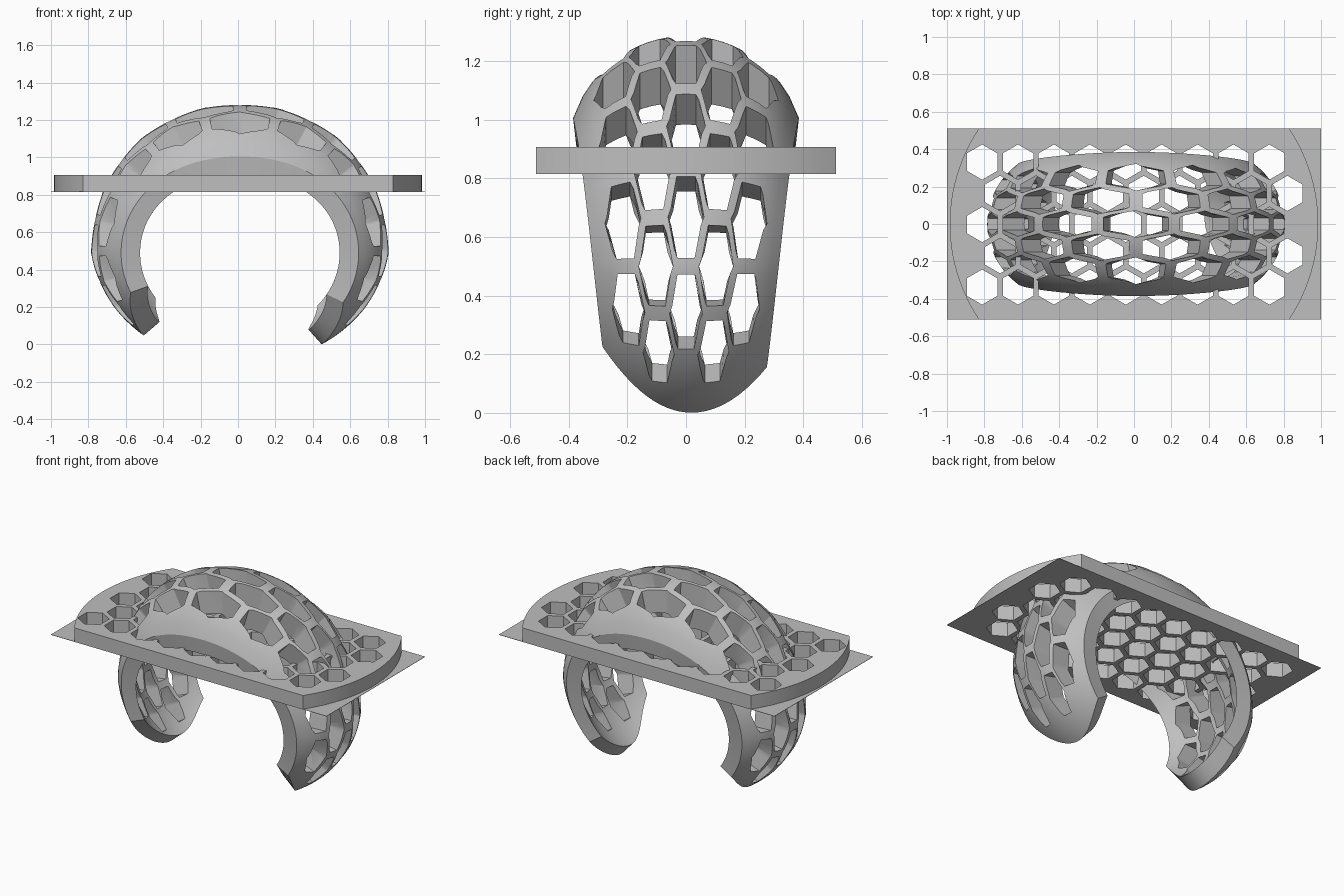
import bpy
import bmesh
from math import sin, cos, tanh, radians, sqrt
from mathutils import Vector

cube = bpy.data.objects.get("Cube")
if cube:
    bpy.data.objects.remove(cube, do_unlink=True)

grey = bpy.data.materials.new("plain_grey")
grey.use_nodes = True
COLOUR = (0.52, 0.52, 0.52, 1)
grey.diffuse_color = COLOUR
grey.node_tree.nodes["Principled BSDF"].inputs["Base Color"].default_value = COLOUR

CENTRE = Vector((0.01, 0, 0.49))


def make_object(name, bm):
    bmesh.ops.recalc_face_normals(bm, faces=bm.faces)
    mesh = bpy.data.meshes.new(name)
    bm.to_mesh(mesh)
    bm.free()
    mesh.materials.append(grey)
    obj = bpy.data.objects.new(name, mesh)
    bpy.context.collection.objects.link(obj)
    return obj


def add_prism(bm, bottom, top):
    """Closed solid between two matching loops of points."""
    a = [bm.verts.new(p) for p in bottom]
    b = [bm.verts.new(p) for p in top]
    n = len(a)
    bm.faces.new(a[::-1])
    bm.faces.new(b)
    for i in range(n):
        j = (i + 1) % n
        bm.faces.new((a[i], a[j], b[j], b[i]))


def cut(obj, cutter):
    mod = obj.modifiers.new("holes", 'BOOLEAN')
    mod.operation = 'DIFFERENCE'
    mod.solver = 'EXACT'
    mod.object = cutter
    bpy.context.view_layer.objects.active = obj
    bpy.ops.object.modifier_apply(modifier=mod.name)


def skin(deg, t):
    """Offset from the centre of the cuff's outer skin; t runs across the band."""
    a = radians(deg)
    mid = 0.795 - 0.2 * max(0, -sin(a)) ** 1.25
    if sin(a) > 0:
        mid += 0.012 * sin(2 * a) ** 2
    rim = 0.515 + 0.12 * cos(a) ** 2
    half = 0.315 + 0.07 * sin(a)
    rise = max(mid - rim, 0.03)
    rho = (half ** 2 + rise ** 2) / (2 * rise)
    y = half * t
    r = mid - rho + sqrt(max(rho ** 2 - y ** 2, 0))
    return Vector((r * cos(a), y, r * sin(a)))


def shrink(p, radial, across=1):
    """Scale an offset around the band's axis and along it."""
    return CENTRE + Vector((p.x * radial, p.y * across, p.z * radial))


# Cuff: open band with bulging skin and slanted rounded ends
ROWS, COLS = 120, 24
bm = bmesh.new()
layers = []
for inside in (False, True):
    grid = []
    for i in range(ROWS + 1):
        row = []
        for j in range(COLS + 1):
            t = 2 * j / COLS - 1
            start = -48 + 18.2 * t * t - 4.2 * t
            end = 220.5 - 16.5 * t * t + 4 * t
            deg = start + (end - start) * i / ROWS
            p = skin(deg, t)
            if inside:
                depth = 0.84 - 0.035 * max(0, sin(radians(deg))) ** 3
                row.append(bm.verts.new(shrink(p, depth, 0.97)))
            else:
                row.append(bm.verts.new(CENTRE + p))
        grid.append(row)
    for i in range(ROWS):
        for j in range(COLS):
            bm.faces.new((grid[i][j], grid[i + 1][j], grid[i + 1][j + 1], grid[i][j + 1]))
    layers.append(grid)
borders = []
for g in layers:
    borders.append(g[0] + [r[-1] for r in g[1:]] + g[-1][-2::-1] + [r[0] for r in g[-2:0:-1]])
outer, inner = borders
for k in range(len(outer)):
    n = (k + 1) % len(outer)
    bm.faces.new((outer[k], outer[n], inner[n], inner[k]))
cuff = make_object("cuff", bm)

# Cuff holes: long hexagons narrowing inward, in five staggered columns,
# longest at the crown
PITCH = 24.5
bm = bmesh.new()
for col in range(-2, 3):
    count = 10 if col % 2 else 9
    for k in range(count):
        mid = PITCH * (k - (count - 1) / 2)
        t = 0.325 * col
        d, w = 10.2, 0.185
        corners = [(0, w), (d, w / 2), (d, -w / 2), (0, -w), (-d, -w / 2), (-d, w / 2)]
        ring = []
        for u, v in corners:
            along = mid + u
            ring.append(skin(90 + along + 3.5 * tanh(along / 12), t + v))
        add_prism(bm, [shrink(p, 0.6) for p in ring], [shrink(p, 1.2) for p in ring])
cuff_cutter = make_object("cuff_cutter", bm)
cut(cuff, cuff_cutter)

# Plate: slab with bowed ends
LOW, SHEET, TOP, DEPTH = 0.815, 0.817, 0.907, 0.511
BOW = 0.916
outline = []
for side in (1, -1):
    for i in range(25):
        y = side * DEPTH * (i / 12 - 1)
        outline.append((side * (0.985 - BOW + sqrt(BOW ** 2 - y ** 2)), y))
bm = bmesh.new()
add_prism(bm, [(x, y, SHEET) for x, y in outline], [(x, y, TOP) for x, y in outline])
plate = make_object("plate", bm)

# Thin rectangular sheet beneath the slab
corners = [(-1, -DEPTH), (1, -DEPTH), (1, DEPTH), (-1, DEPTH)]
bm = bmesh.new()
add_prism(bm, [(x, y, LOW) for x, y in corners], [(x, y, SHEET) for x, y in corners])
sheet = make_object("base_sheet", bm)

# Plate holes: five staggered rows of upright hexagons
STEP, RADIUS = 0.192, 0.094
bm = bmesh.new()
for row in range(-2, 3):
    for k in range(9):
        x = -0.812 + STEP * (k + 0.5 * (row % 2))
        y = -0.003 + row * STEP * 0.87
        ring = [(x + RADIUS * sin(radians(60 * i)), y + RADIUS * cos(radians(60 * i)))
                for i in range(6)]
        add_prism(bm, [(u, v, 0.7) for u, v in ring], [(u, v, 1) for u, v in ring])
plate_cutter = make_object("plate_cutter", bm)
for part in (plate, sheet):
    cut(part, plate_cutter)

for helper in (cuff_cutter, plate_cutter):
    bpy.data.objects.remove(helper, do_unlink=True)

# Smooth skins with crisp edges
bpy.ops.object.select_all(action='DESELECT')
for part in (cuff, plate):
    part.select_set(True)
bpy.context.view_layer.objects.active = cuff
bpy.ops.object.shade_smooth_by_angle(angle=radians(30))
